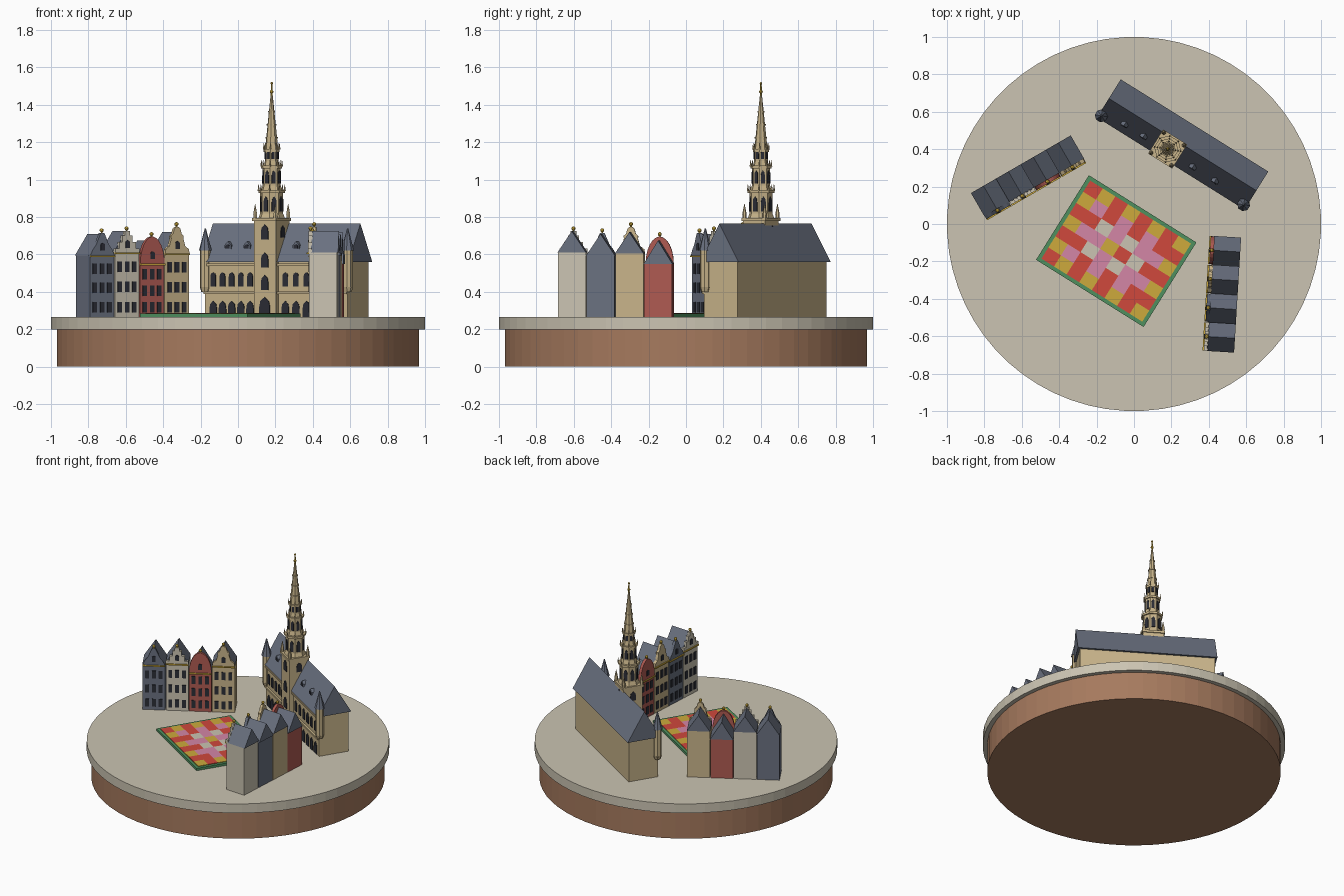
import bpy, bmesh
from math import radians, pi, cos, sin
from mathutils import Matrix, Vector

cube = bpy.data.objects.get("Cube")
if cube:
    bpy.data.objects.remove(cube)

PALETTE = {"earth": "A67A5E", "paving": "CBC4B2", "sandstone": "C8B48A", "slate": "6A7180",
           "dark_glass": "2B2D36", "gold": "CDAA3C", "brick": "AE5A52",
           "petal_red": "D0483C", "petal_pink": "D486A6", "leaf_green": "4F905F"}
MATS = {}
for name, code in PALETTE.items():
    rgb = [int(code[i:i + 2], 16) / 255 for i in (0, 2, 4)]
    color = [((c + 0.055) / 1.055) ** 2.4 for c in rgb] + [1]
    m = bpy.data.materials.new(name)
    m.use_nodes = True
    m.diffuse_color = color
    m.node_tree.nodes["Principled BSDF"].inputs["Base Color"].default_value = color
    MATS[name] = m

GROUND = 0.267


class Part:
    """Collects primitives in a local frame, then becomes one object."""
    def __init__(self, name, frame=Matrix()):
        self.name, self.frame, self.bm, self.slots = name, frame, bmesh.new(), []

    def paint(self, faces, mat):
        if mat not in self.slots:
            self.slots.append(mat)
        for f in faces:
            f.material_index = self.slots.index(mat)

    def box(self, mat, size, center):
        mtx = Matrix.Translation(center) @ Matrix.Diagonal((*size, 1))
        vs = bmesh.ops.create_cube(self.bm, size=1, matrix=mtx)["verts"]
        self.paint({f for v in vs for f in v.link_faces}, mat)

    def cone(self, mat, n, r0, r1, z0, z1, x=0, y=0):
        mtx = Matrix.Translation((x, y, (z0 + z1) / 2)) @ Matrix.Rotation(pi / n, 4, "Z")
        vs = bmesh.ops.create_cone(self.bm, cap_ends=True, segments=n, radius1=r0, radius2=r1,
                                   depth=z1 - z0, matrix=mtx)["verts"]
        self.paint({f for v in vs for f in v.link_faces}, mat)

    def ball(self, mat, r, center):
        vs = bmesh.ops.create_icosphere(self.bm, subdivisions=2, radius=r,
                                        matrix=Matrix.Translation(center))["verts"]
        self.paint({f for v in vs for f in v.link_faces}, mat)

    def prism(self, mat, outline, y0, y1, turn=0):
        """Extrude an (x, z) outline from y0 to y1, turned about z."""
        rot = Matrix.Rotation(turn, 4, "Z")
        a, b = [[self.bm.verts.new(rot @ Vector((x, y, z))) for x, z in outline] for y in (y0, y1)]
        faces = [self.bm.faces.new(a), self.bm.faces.new(b[::-1])]
        for i in range(len(a)):
            j = (i + 1) % len(a)
            faces.append(self.bm.faces.new((a[j], a[i], b[i], b[j])))
        self.paint(faces, mat)

    def window(self, x, z, w, h, y, arch=0.5, turn=0):
        """Thin dark plate with a pointed head on a wall at depth y."""
        s = z + h * (1 - arch)
        head = [(x + w * 0.4, s + h * arch * 0.6), (x, z + h), (x - w * 0.4, s + h * arch * 0.6)]
        outline = [(x - w / 2, z), (x + w / 2, z), (x + w / 2, s)]
        outline += (head if arch else []) + [(x - w / 2, s)]
        self.prism("dark_glass", outline, y - 0.004, y + 0.002, turn)

    def done(self):
        bmesh.ops.recalc_face_normals(self.bm, faces=self.bm.faces)
        mesh = bpy.data.meshes.new(self.name)
        self.bm.to_mesh(mesh)
        self.bm.free()
        for s in self.slots:
            mesh.materials.append(MATS[s])
        obj = bpy.data.objects.new(self.name, mesh)
        obj.matrix_world = self.frame
        bpy.context.collection.objects.link(obj)


def frame(x, y, degrees):
    return Matrix.Translation((x, y, 0)) @ Matrix.Rotation(radians(degrees), 4, "Z")


# Round plinth
p = Part("earth_plinth")
p.cone("earth", 64, 0.97, 0.97, 0, 0.2)
p.done()
p = Part("paved_disc")
p.cone("paving", 64, 1, 1, 0.2, GROUND)
p.done()

# Flower carpet: leafy border and chequered beds in rings
p = Part("flower_carpet", frame(-0.095, -0.145, -32))
p.box("leaf_green", (0.678, 0.533, 0.018), (0, 0, GROUND + 0.008))
COLS, ROWS = 8, 7
cw, ch = 0.636 / COLS, 0.492 / ROWS
RINGS = [("petal_red", "gold"), ("petal_pink", "petal_red"), ("paving", "petal_pink"), ("gold", "petal_red")]
for i in range(COLS):
    for j in range(ROWS):
        ring = min(i, j, COLS - 1 - i, ROWS - 1 - j)
        p.box(RINGS[ring][(i + j) % 2], (cw, ch, 0.02),
              ((i + 0.5) * cw - 0.318, 0.246 - (j + 0.5) * ch, GROUND + 0.011))
p.done()

# Town hall body
HALL = frame(0.26, 0.425, -32)
FRONT, EAVE, RIDGE, TX = -0.105, 0.56, 0.765, -0.055
p = Part("hall_walls", HALL)
p.box("sandstone", (0.9, 0.21, EAVE - GROUND), (0, 0, (EAVE + GROUND) / 2))
p.box("sandstone", (0.9, 0.014, 0.012), (0, FRONT - 0.006, 0.395))
p.box("sandstone", (0.9, 0.014, 0.012), (0, FRONT - 0.006, 0.545))
for start, end, bays in ((-0.425, TX - 0.08, 5), (TX + 0.08, 0.425, 6)):
    step = (end - start) / bays
    for k in range(bays):
        x = start + (k + 0.5) * step
        p.window(x, GROUND, 0.046, 0.085, FRONT)
        p.window(x, 0.43, 0.034, 0.075, FRONT, 0.3)
p.done()

p = Part("hall_roof", HALL)
bm_half = 0.12
ends = [(-0.465, 0.465)]
for x0, x1 in ends:
    # The prism runs along its own y axis, so turn it to lie along the hall
    p.prism("slate", [(-bm_half, EAVE), (bm_half, EAVE), (0, RIDGE)], x0, x1, pi / 2)
p.done()

# Roof dormers
p = Part("hall_dormers", HALL)
for x in (-0.32, -0.2, 0.11, 0.25):
    p.prism("slate", [(x - 0.02, 0.63), (x + 0.02, 0.63), (x + 0.02, 0.65), (x, 0.67), (x - 0.02, 0.65)],
            -0.083, -0.05)
    p.window(x, 0.632, 0.026, 0.022, -0.083, 0.4)
p.done()

# Corner turrets
for side, x in (("right", -0.45), ("left", 0.447)):
    p = Part("hall_turret_" + side, HALL)
    p.cone("sandstone", 8, 0.022, 0.03, 0.4, 0.425, x, -0.1)
    p.cone("sandstone", 8, 0.028, 0.028, 0.425, 0.62, x, -0.1)
    p.cone("slate", 8, 0.035, 0.003, 0.62, 0.74, x, -0.1)
    p.done()

# Tower shaft with corner pinnacles
TOWER = HALL @ Matrix.Translation((TX, -0.063, 0))
p = Part("tower_shaft", TOWER)
p.box("sandstone", (0.138, 0.138, 0.78 - GROUND), (0, 0, (0.78 + GROUND) / 2))
p.box("sandstone", (0.152, 0.152, 0.016), (0, 0, 0.787))
p.window(0, GROUND, 0.066, 0.105, -0.069)
for z in (0.41, 0.53, 0.68):
    p.window(0, z, 0.045, 0.08, -0.069)
for turn in (-pi / 2, pi / 2, pi):
    p.window(0, 0.69, 0.04, 0.065, -0.069, turn=turn)
for sx in (-1, 1):
    for sy in (-1, 1):
        p.cone("sandstone", 6, 0.011, 0.011, 0.79, 0.815, sx * 0.064, sy * 0.064)
        p.cone("sandstone", 6, 0.012, 0.001, 0.815, 0.87, sx * 0.064, sy * 0.064)
p.done()

# Octagonal tower stages, each with openings and a cornice
p = Part("tower_stages", TOWER)
for r, z0, z1 in ((0.062, 0.795, 0.945), (0.049, 0.945, 1.075), (0.037, 1.075, 1.165)):
    p.cone("sandstone", 8, r * 1.15, r, z0, z0 + 0.025)
    p.cone("sandstone", 8, r, r, z0 + 0.02, z1)
    p.cone("sandstone", 8, r * 1.17, r * 1.17, z1 - 0.016, z1)
    for k in range(8):
        a = k * pi / 4
        p.window(0, z0 + 0.035, r * 0.42, (z1 - z0) * 0.53, -r * cos(pi / 8), 0.4, a)
        px, py = r * 1.14 * cos(a + pi / 8), r * 1.14 * sin(a + pi / 8)
        p.cone("sandstone", 4, 0.006, 0.001, z1 - 0.005, z1 + 0.03, px, py)
p.done()

p = Part("tower_spire", TOWER)
p.cone("sandstone", 8, 0.036, 0.006, 1.16, 1.45)
for z, r in ((1.22, 0.034), (1.29, 0.027), (1.36, 0.019)):
    p.cone("sandstone", 8, r, r, z, z + 0.007)
p.done()
p = Part("spire_finial", TOWER)
p.cone("gold", 8, 0.006, 0.004, 1.44, 1.51)
p.ball("gold", 0.01, (0, 0, 1.47))
p.ball("gold", 0.007, (0, 0, 1.515))
p.done()

# Half outlines of the gables, as fractions of half width and height
POINT = [(1, 0), (0.8, 0.25), (0.5, 0.5), (0.3, 0.8), (0.15, 1)]
STEPS = [(1, 0), (1, 0.18), (0.68, 0.18), (0.68, 0.5), (0.4, 0.5), (0.4, 0.8), (0.2, 0.8), (0.2, 1)]
DOME = [(cos(radians(t)), sin(radians(t))) for t in range(0, 90, 15)] + [(0.06, 1)]
BELL = [(1, 0), (0.95, 0.16), (0.65, 0.28), (0.5, 0.55), (0.52, 0.66), (0.35, 0.74), (0.25, 0.92), (0.1, 1)]
STYLES = {  # wall colour, eave height, gable top, ridge, outline
    "slate": ("slate", 0.595, 0.715, 0.71, POINT),
    "stone": ("paving", 0.61, 0.725, 0.725, STEPS),
    "brick": ("brick", 0.55, 0.695, 0.675, DOME),
    "sand": ("sandstone", 0.605, 0.748, 0.72, BELL)}
WIDTH, HALF = 0.154, 0.075


def house(name, style, base):
    wall, eave, top, ridge, outline = STYLES[style]
    p = Part(name, base)
    p.box(wall, (2 * HALF, 0.15, eave - GROUND), (0, 0.005, (eave + GROUND) / 2))
    p.prism("slate", [(-HALF - 0.002, eave), (HALF + 0.002, eave), (0, ridge)], -0.06, 0.086)
    # Shaped gable, cornice and finial
    half = [(x * HALF, eave + z * (top - eave)) for x, z in outline]
    p.prism(wall, half + [(-x, z) for x, z in half[::-1]], -0.076, -0.055)
    p.box("gold", (2 * HALF, 0.014, 0.009), (0, -0.076, eave - 0.004))
    p.cone("gold", 6, 0.005, 0.005, top - 0.002, top + 0.012, 0, -0.066)
    p.ball("gold", 0.011, (0, -0.066, top + 0.014))
    # Windows in three storeys and one in the gable
    floor = (eave - GROUND - 0.02) / 3
    for k in range(3):
        for x in (-0.045, 0, 0.045):
            p.window(x, GROUND + 0.024 + k * floor, 0.026, 0.056, -0.07, 0)
    p.window(0, eave + 0.025, 0.026, 0.042, -0.076, 0.3)
    p.done()


ROWS_OF_HOUSES = {"west": (frame(-0.562, 0.245, 30), ("slate", "stone", "brick", "sand")),
                  "east": (frame(0.468, -0.375, -93.5), ("brick", "sand", "slate", "stone"))}
for side, (base, styles) in ROWS_OF_HOUSES.items():
    for k, style in enumerate(styles):
        house(f"{side}_{style}_house", style, base @ Matrix.Translation(((k - 1.5) * WIDTH, 0, 0)))
